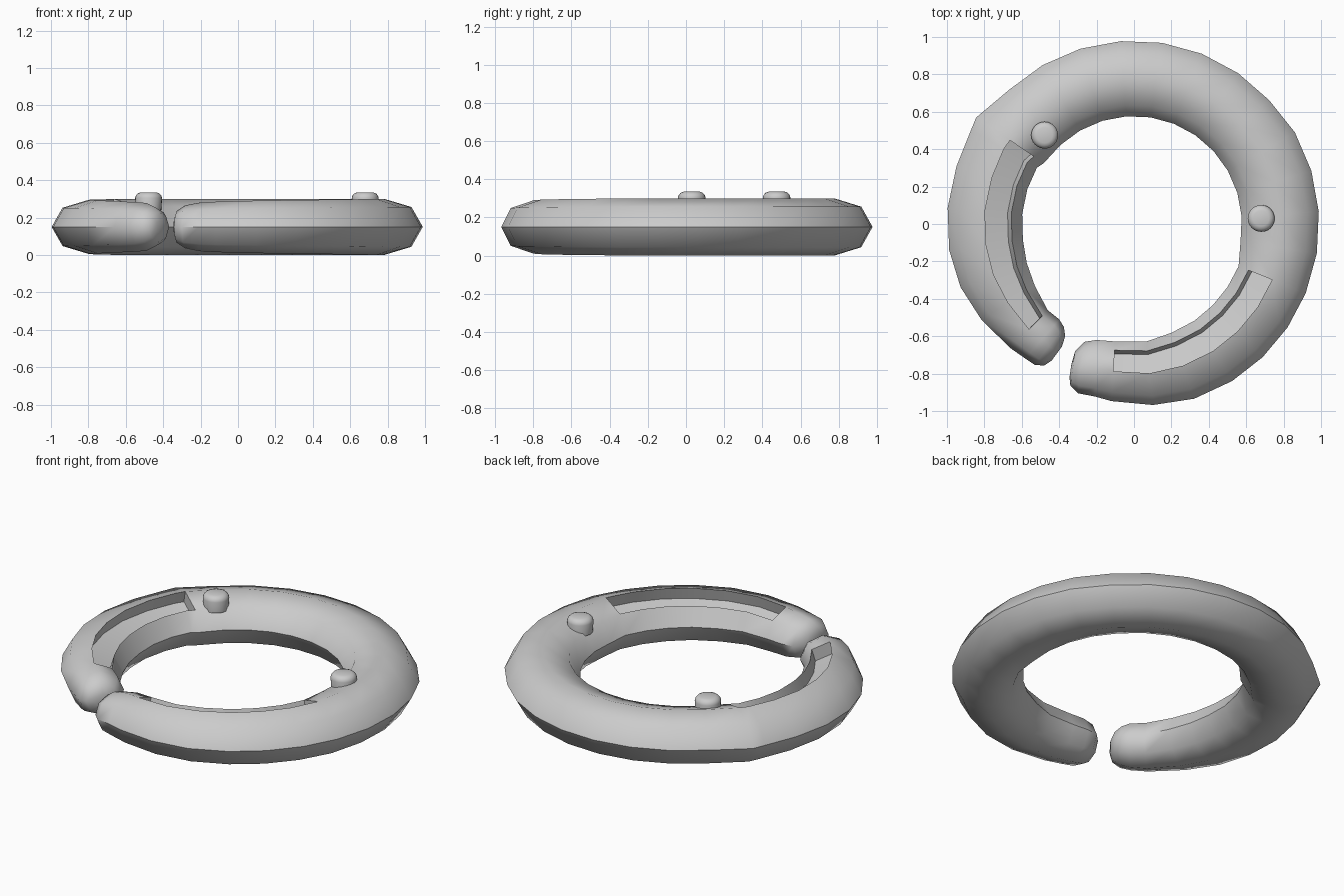
import bpy, bmesh, math
from mathutils import Vector

if "Cube" in bpy.data.objects:
    bpy.data.objects.remove(bpy.data.objects["Cube"])

ZC = 0.15
SIDES = 8


def polar(deg, r):
    a = math.radians(deg)
    return Vector((r * math.cos(a), r * math.sin(a), 0))


def finish(bm, name, angle):
    bmesh.ops.recalc_face_normals(bm, faces=bm.faces[:])
    me = bpy.data.meshes.new(name)
    bm.to_mesh(me)
    bm.free()
    ob = bpy.data.objects.new(name, me)
    bpy.context.collection.objects.link(ob)
    bpy.ops.object.select_all(action='DESELECT')
    ob.select_set(True)
    bpy.context.view_layer.objects.active = ob
    bpy.ops.object.shade_smooth_by_angle(angle=math.radians(angle))
    return ob


# Rounded ends: inner point, outer point, half height
right_end = [((-.335, -.75), (-.345, -.82), .04), ((-.315, -.68), (-.34, -.865), .085),
             ((-.265, -.63), (-.30, -.905), .115), ((-.20, -.62), (-.21, -.922), .13),
             ((-.10, -.628), (-.12, -.947), .135)]
left_end = [((-.40, -.51), (-.58, -.72), .128), ((-.375, -.55), (-.53, -.753), .11),
            ((-.368, -.60), (-.48, -.757), .08), ((-.385, -.655), (-.44, -.73), .035)]
# Ring body: angle, inner radius, outer radius, half height
body = [(-84, .632, .973, .14), (-71, .615, .988, .143), (-58, .61, .99, .145),
        (-46, .605, .99, .147), (-34, .603, .99, .148), (-22, .603, .99, .15)]
body += [(-22 + 12.9 * i, .577, .99 if i < 5 else .98, .15) for i in range(1, 13)]
body += [(146, .582, 1.018, .15), (150, .60, 1.006, .148), (162, .60, .998, .147),
         (175, .60, 1.0, .145), (188, .60, .998, .143), (200, .61, .987, .142),
         (212, .625, .963, .138), (225, .652, .937, .133)]

sections = [(Vector((*i, 0)), Vector((*o, 0)), h) for i, o, h in right_end]
sections += [(polar(a, ri), polar(a, ro), h) for a, ri, ro, h in body]
sections += [(Vector((*i, 0)), Vector((*o, 0)), h) for i, o, h in left_end]

# Open ring
bm = bmesh.new()
loops = []
for inner, outer, h in sections:
    mid, arm = (inner + outer) / 2, (outer - inner) / 2
    loop = []
    for k in range(SIDES):
        a = math.tau * k / SIDES
        p = mid + arm * math.cos(a)
        p.z = ZC + h * math.sin(a)
        loop.append(bm.verts.new(p))
    loops.append(loop)
top_inner = []
for A, B in zip(loops, loops[1:]):
    for k in range(SIDES):
        n = (k + 1) % SIDES
        f = bm.faces.new((A[k], A[n], B[n], B[k]))
        if k == 2:
            top_inner.append(f)
bm.faces.new(loops[0])
bm.faces.new(loops[-1])
bmesh.ops.recalc_face_normals(bm, faces=bm.faces[:])

# Sunken grooves on the top inner face of both arms
n0 = len(right_end)
start_left = n0 + len(body) - 8
for first, last in ((n0 - 1, n0 + 5), (start_left + 0, n0 + len(body) - 1)):
    faces = top_inner[first:last]
    res = bmesh.ops.extrude_face_region(bm, geom=faces)
    for v in [g for g in res['geom'] if isinstance(g, bmesh.types.BMVert)]:
        d = Vector((v.co.x, v.co.y, 0)).normalized()
        v.co += d * 0.02 + Vector((0, 0, -0.07))
    bmesh.ops.delete(bm, geom=[f for f in faces if f.is_valid], context='FACES_ONLY')
finish(bm, "open_ring", 48)


# Round studs on top of the ring
def stud(name, x, y):
    bm = bmesh.new()
    rings = []
    for r, z in ((.068, .24), (.072, .305), (.068, .318), (.058, .329), (.042, .335)):
        rings.append([bm.verts.new(Vector((x, y, z)) + polar(360 * i / 24, r)) for i in range(24)])
    for A, B in zip(rings, rings[1:]):
        for i in range(24):
            n = (i + 1) % 24
            bm.faces.new((A[i], A[n], B[n], B[i]))
    bm.faces.new(rings[0])
    bm.faces.new(rings[-1])
    finish(bm, name, 50)


stud("left_stud", -.478, .475)
stud("right_stud", .68, .03)
